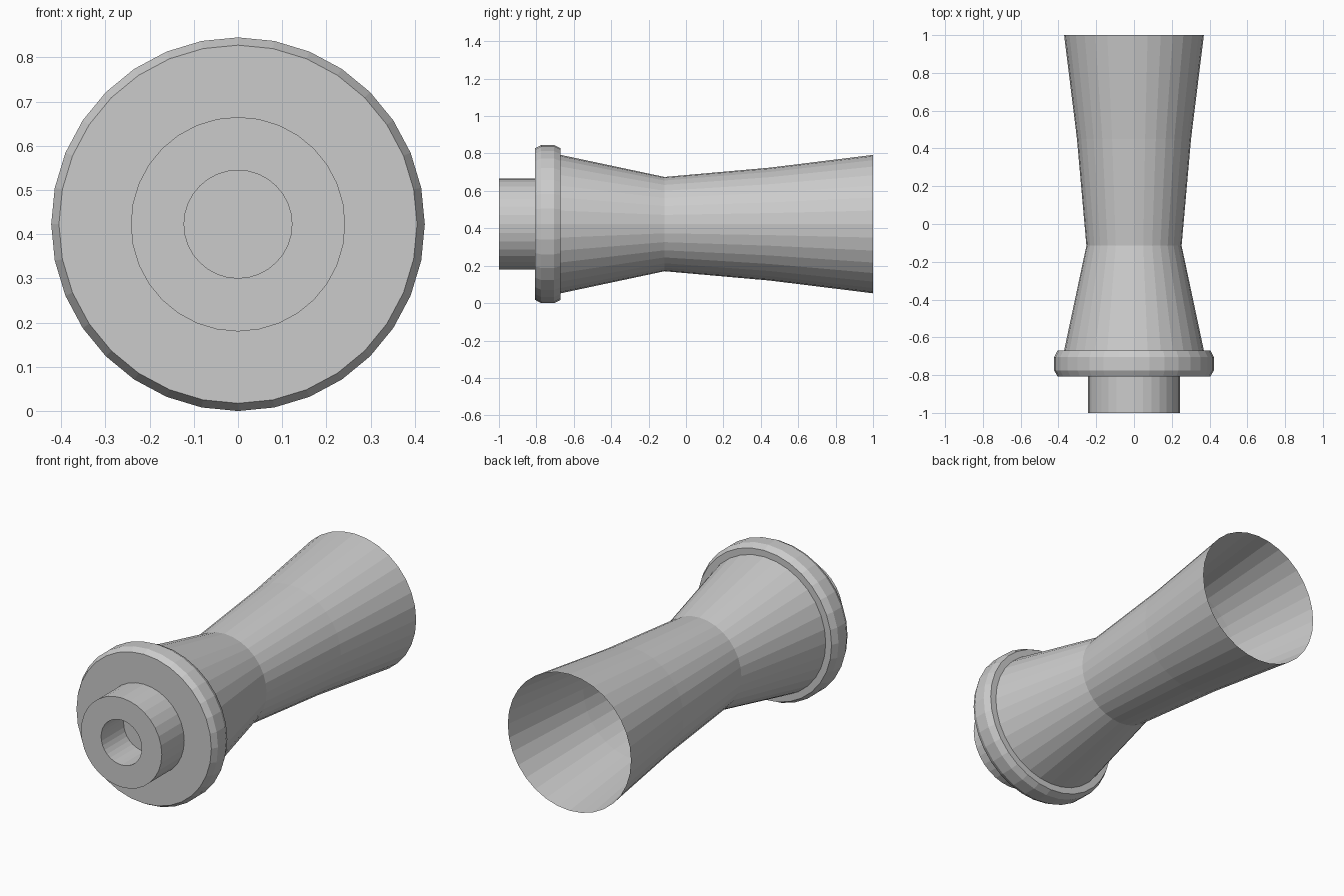
import bpy, bmesh
from math import sin, cos, tau

if "Cube" in bpy.data.objects:
    bpy.data.objects.remove(bpy.data.objects["Cube"])

SIDES = 32
AXIS_Z = 0.4225


def lathe(name, profile, closed=False):
    """Revolve (y, radius) points around the y axis; radius 0 closes to a point."""
    bm = bmesh.new()
    rings = []
    for y, r in profile:
        if r == 0:
            rings.append([bm.verts.new((0, y, AXIS_Z))] * SIDES)
        else:
            rings.append([bm.verts.new((r * sin(tau * i / SIDES), y,
                                        AXIS_Z + r * cos(tau * i / SIDES)))
                          for i in range(SIDES)])
    pairs = list(zip(rings, rings[1:]))
    if closed:
        pairs.append((rings[-1], rings[0]))
    for a, b in pairs:
        for i in range(SIDES):
            j = (i + 1) % SIDES
            bm.faces.new(list(dict.fromkeys((a[i], a[j], b[j], b[i]))))
    bmesh.ops.recalc_face_normals(bm, faces=bm.faces)
    mesh = bpy.data.meshes.new(name)
    bm.to_mesh(mesh)
    bm.free()
    obj = bpy.data.objects.new(name, mesh)
    bpy.context.collection.objects.link(obj)
    return obj


# Thin waisted horn, closed at the front and open at the back
lathe("horn", [(-0.807, 0), (-0.807, 0.37), (-0.67, 0.37), (-0.115, 0.252),
               (0.45, 0.302), (1.0, 0.37)])

# Bevelled collar around the front of the horn
lathe("collar", [(-0.807, 0.37), (-0.807, 0.405), (-0.775, 0.4225),
                 (-0.705, 0.4225), (-0.67, 0.405), (-0.67, 0.37)])

# Hollow connector stub
lathe("connector", [(-0.807, 0.2425), (-1.0, 0.2425), (-1.0, 0.122), (-0.807, 0.122)])
